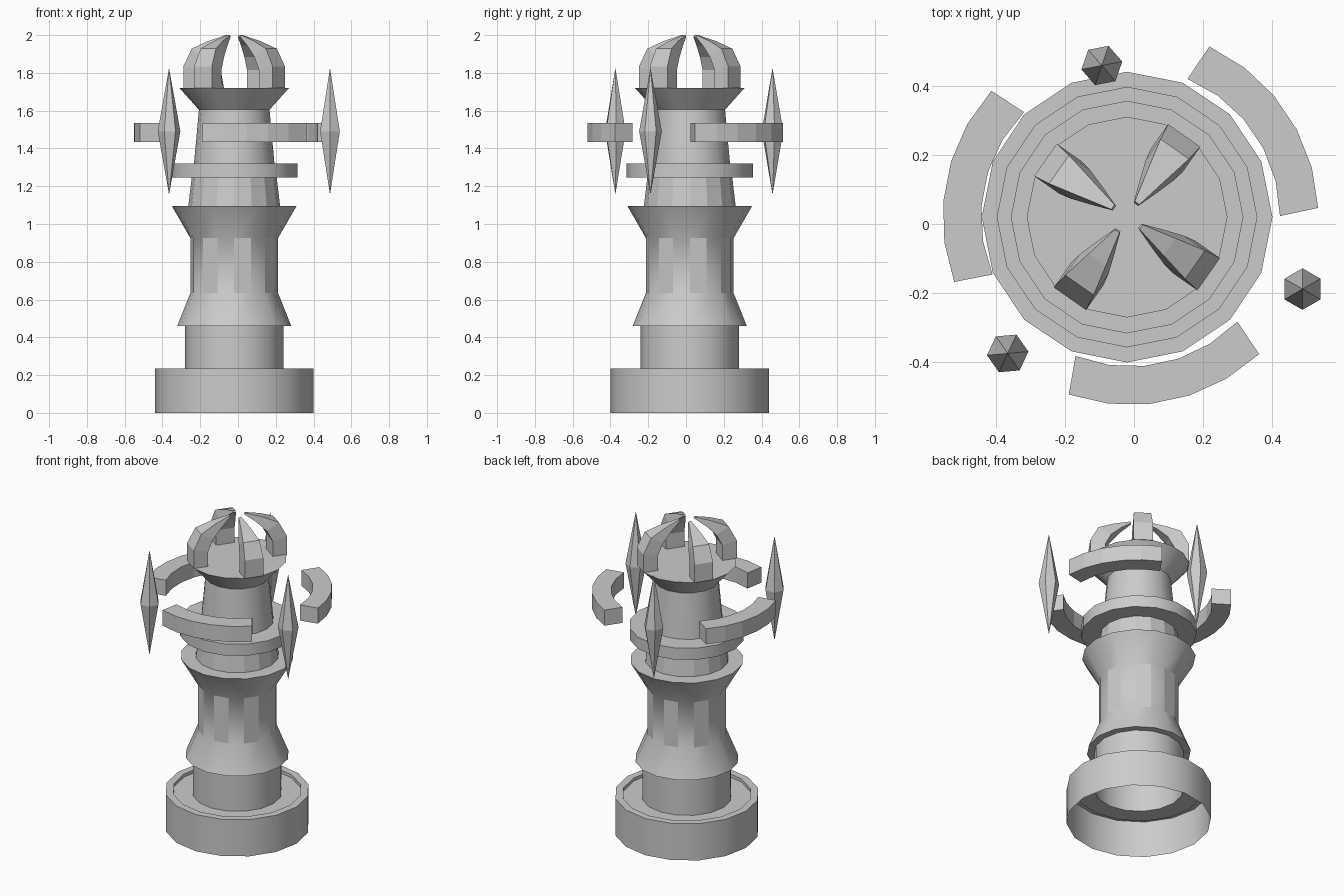
import bpy, bmesh
from math import sin, cos, radians, pi
from mathutils import Vector

cube = bpy.data.objects.get("Cube")
if cube:
    bpy.data.objects.remove(cube, do_unlink=True)

stone = bpy.data.materials.new("grey_stone")
stone.use_nodes = True
GREY = (0.6, 0.6, 0.6, 1)
stone.diffuse_color = GREY
stone.node_tree.nodes["Principled BSDF"].inputs["Base Color"].default_value = GREY

AXIS = Vector((-0.02, 0.02, 0))
SIDES = 16


def finish(bm, name, location, smooth_angle=None):
    mesh = bpy.data.meshes.new(name)
    bm.to_mesh(mesh)
    bm.free()
    mesh.materials.append(stone)
    if smooth_angle:
        mesh.shade_smooth()
        mesh.set_sharp_from_angle(angle=radians(smooth_angle))
    obj = bpy.data.objects.new(name, mesh)
    obj.location = location
    bpy.context.collection.objects.link(obj)
    return obj


def loft(name, sections, location, smooth_angle=None):
    """Skin a list of equal closed cross-sections and cap both ends."""
    bm = bmesh.new()
    rings = [[bm.verts.new(p) for p in s] for s in sections]
    for a, b in zip(rings, rings[1:]):
        for i in range(len(a)):
            j = (i + 1) % len(a)
            bm.faces.new((a[i], a[j], b[j], b[i]))
    bm.faces.new(rings[0][::-1])
    bm.faces.new(rings[-1])
    bmesh.ops.recalc_face_normals(bm, faces=bm.faces)
    return finish(bm, name, location, smooth_angle)


def polar(r, angle, z, side=0.0):
    """Point at a radius along a direction, offset sideways."""
    return (r * cos(angle) - side * sin(angle), r * sin(angle) + side * cos(angle), z)


# Tower: hollow turned shell, open underneath
profile = [(.42, 0), (.42, .235), (.375, .235), (.375, .215), (.26, .215),
           (.26, .46), (.302, .46), (.232, .635), (.232, .925), (.33, 1.095),
           (.243, 1.095), (.225, 1.245), (.336, 1.245), (.336, 1.32),
           (.213, 1.32), (.187, 1.605), (.29, 1.72)]
NICHE_BANDS = (7, 10)
bm = bmesh.new()
rings = [[bm.verts.new(polar(r, 2 * pi * i / SIDES, z)) for i in range(SIDES)]
         for r, z in profile]
niches = []
for k, (a, b) in enumerate(zip(rings, rings[1:])):
    for i in range(SIDES):
        j = (i + 1) % SIDES
        face = bm.faces.new((a[i], a[j], b[j], b[i]))
        if k in NICHE_BANDS and i % 2 == 0:
            niches.append(face)
bm.faces.new(rings[-1])
# Sunken niches on every other side of the trunk and neck
bmesh.ops.inset_individual(bm, faces=niches, thickness=0.002, depth=-0.03)
finish(bm, "tower", AXIS, 30)

# Crown claws: radius and height of outer and inner edges, half width
claw = [(.288, 1.72, .20, 1.72, .057), (.288, 1.835, .20, 1.815, .057),
        (.24, 1.928, .165, 1.885, .05), (.15, 1.968, .105, 1.945, .03),
        (.05, 2.0, .045, 1.99, .008)]
for n in range(4):
    ang = radians(55 + 90 * n)
    sections = [[polar(ro, ang, zo, -w), polar(ro, ang, zo, w),
                 polar(ri, ang, zi, w), polar(ri, ang, zi, -w)]
                for ro, zo, ri, zi, w in claw]
    loft(f"crown_claw_{n + 1}", sections, AXIS)

# Floating ring segments
STEPS = 5
for n, mid in enumerate((34, 169, 282)):
    sections = []
    for s in range(STEPS + 1):
        t = 2 * s / STEPS - 1
        outer, inner = radians(mid + 31.2 * t), radians(mid + 33.6 * t)
        sections.append([polar(.543, outer, 1.434), polar(.543, outer, 1.534),
                         polar(.432, inner, 1.534), polar(.432, inner, 1.434)])
    loft(f"ring_segment_{n + 1}", sections, (-.01, .02, 0))

# Floating crystals: six-sided double points
for n, (x, y, turn) in enumerate(((-.093, .458, 11), (.487, -.188, 30), (-.365, -.374, 5))):
    bm = bmesh.new()
    belt = [bm.verts.new(polar(.06, radians(turn + 60 * i), 0)) for i in range(6)]
    top, bottom = bm.verts.new((0, 0, .335)), bm.verts.new((0, 0, -.335))
    for i in range(6):
        j = (i + 1) % 6
        bm.faces.new((belt[i], belt[j], top))
        bm.faces.new((belt[j], belt[i], bottom))
    finish(bm, f"crystal_{n + 1}", (x, y, 1.491))
